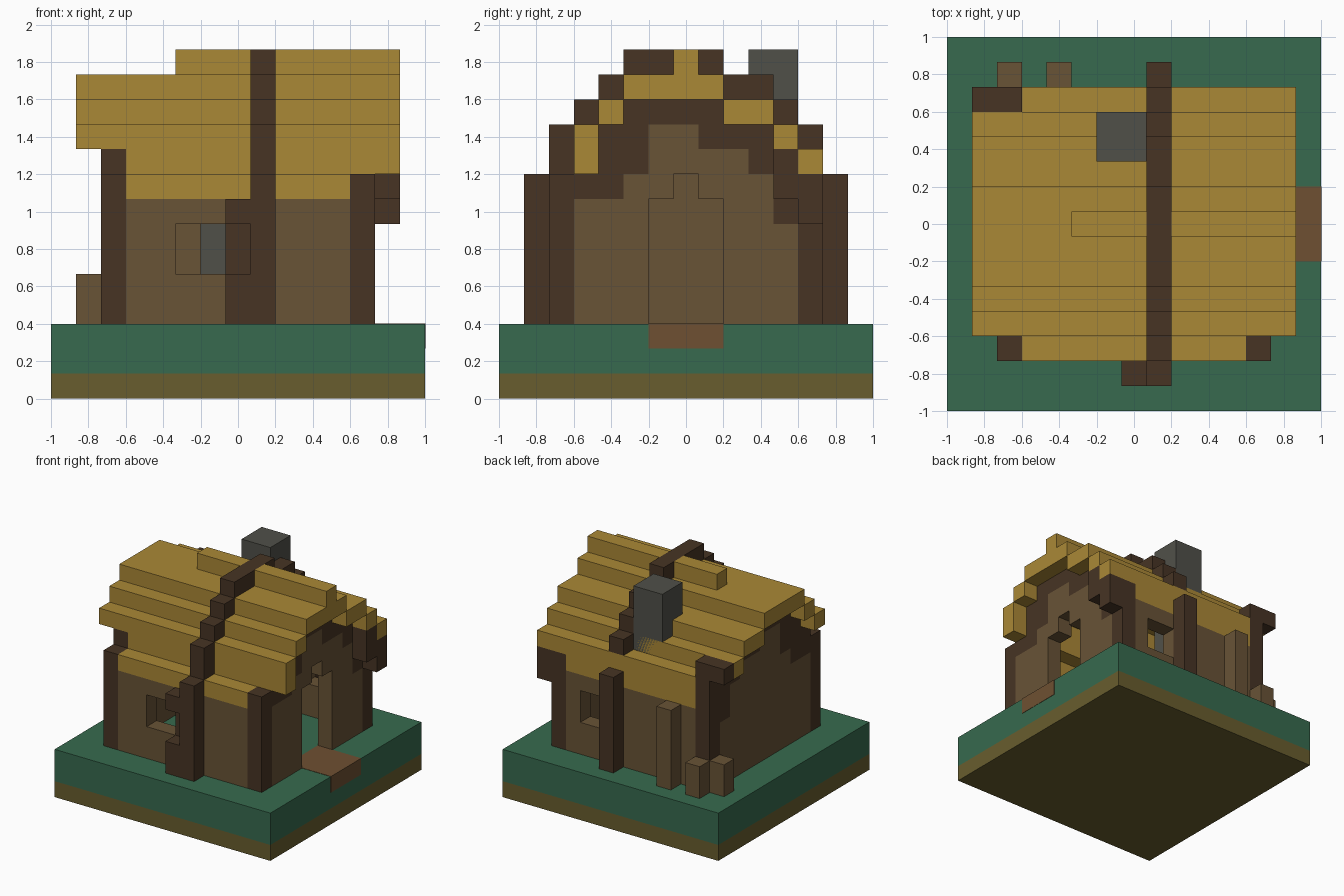
import bpy, bmesh

cube = bpy.data.objects.get("Cube")
if cube:
    bpy.data.objects.remove(cube, do_unlink=True)

U = 2 / 15  # size of one block


def material(name, rgb):
    lin = [((c / 255 + 0.055) / 1.055) ** 2.4 for c in rgb] + [1]
    m = bpy.data.materials.new(name)
    m.use_nodes = True
    m.diffuse_color = lin
    bsdf = m.node_tree.nodes["Principled BSDF"]
    bsdf.inputs["Base Color"].default_value = lin
    bsdf.inputs["Roughness"].default_value = 0.9
    return m


GRASS = material("grass_green", (55, 106, 78))
SOIL = material("soil_olive", (104, 93, 46))
THATCH = material("thatch_gold", (170, 136, 54))
DARK = material("dark_timber", (71, 52, 36))
WALL = material("wall_brown", (104, 83, 54))
PATH = material("path_brown", (110, 80, 50))
STONE = material("chimney_grey", (80, 80, 73))


def part(name, mat, *boxes):
    """One object from boxes given in block units: x0, x1, y0, y1, z0, z1."""
    bm = bmesh.new()
    for x0, x1, y0, y1, z0, z1 in boxes:
        vs = bmesh.ops.create_cube(bm, size=1)["verts"]
        for v in vs:
            v.co = (((x0 + x1) / 2 + v.co.x * (x1 - x0) - 7.5) * U,
                    ((y0 + y1) / 2 + v.co.y * (y1 - y0) - 7.5) * U,
                    ((z0 + z1) / 2 + v.co.z * (z1 - z0)) * U)
    me = bpy.data.meshes.new(name)
    bm.to_mesh(me)
    bm.free()
    me.materials.append(mat)
    ob = bpy.data.objects.new(name, me)
    bpy.context.collection.objects.link(ob)
    return ob


# ground
part("soil_base", SOIL, (0, 15, 0, 15, 0, 1))
part("grass_base", GRASS, (0, 15, 0, 15, 1, 3))
part("door_path", PATH, (12, 15.02, 6, 9, 2, 3.02))

# long walls with window openings
part("front_wall", WALL, (3, 5, 2, 3, 3, 8), (5, 7, 2, 3, 3, 5),
     (5, 7, 2, 3, 7, 8), (8, 12, 2, 3, 3, 8))
part("front_window_jamb", DARK, (7, 8, 2, 3, 3, 8))
part("back_wall", WALL, (3, 9, 12, 13, 3, 8), (9, 11, 12, 13, 3, 5),
     (9, 11, 12, 13, 7, 8), (11, 12, 12, 13, 3, 8))

# gable walls: (y0, y1, top of brown, top of dark trim)
GABLE = [(3, 4, 8, 9), (4, 5, 8, 11), (5, 6, 9, 12), (6, 8, 11, 12),
         (8, 9, 10, 12), (9, 10, 10, 11), (10, 11, 9, 11), (11, 12, 7, 10)]
part("plain_gable_wall", WALL, *[(2, 3, a, b, 3, w) for a, b, w, t in GABLE])
part("plain_gable_trim", DARK, (2, 3, 3, 4, 9, 10),
     *[(2, 3, a, b, w, t) for a, b, w, t in GABLE])
part("door_gable_trim", DARK, *[(12, 13, a, b, w, t) for a, b, w, t in GABLE])

# door gable: one-block columns starting above the doorway
door_top = {6: 8, 7: 9, 8: 8}
columns = [(12, 13, y, y + 1, door_top.get(y, 3), w)
           for a, b, w, t in GABLE for y in range(a, b)]
part("door_gable_wall", WALL, *columns)

# corner posts and eave brackets
for name, x, y, top in (("front_right_post", 2, 2, 9), ("front_left_post", 12, 2, 9),
                        ("back_right_post", 2, 12, 11), ("back_left_post", 12, 12, 9)):
    part(name, DARK, (x, x + 1, y, y + 1, 3, top))
part("back_right_bracket", DARK, (1, 2, 12, 13, 10, 11))
part("back_left_bracket", DARK, (13, 14, 11, 12, 8, 10), (13, 14, 12, 13, 7, 9))

# stepped thatch roof
part("roof", THATCH,
     (3, 12, 2, 3, 8, 9),
     (3, 14, 3, 4, 9, 11), (1, 3, 3, 4, 10, 11),
     (1, 14, 4, 5, 11, 12),
     (1, 14, 5, 9, 12, 13),
     (1, 14, 9, 11, 11, 12),
     (1, 14, 11, 12, 10, 11),
     (3, 14, 12, 13, 9, 10), (3, 12, 12, 13, 8, 9))
part("roof_ridge", THATCH, (5, 8, 7, 8, 13, 14), (9, 14, 7, 8, 13, 14))

# timber frame running up and over the roof
part("roof_beam", DARK, *[(8, 9, a, b, z, t) for a, b, z, t in (
    (2, 3, 9, 11), (3, 4, 11, 12), (4, 5, 12, 13), (5, 9, 13, 14),
    (9, 11, 12, 13), (11, 12, 11, 12), (12, 13, 10, 11))])
part("front_centre_post", DARK, (8, 9, 1, 2, 3, 9),
     (7, 8, 1, 2, 3, 5), (7, 8, 1, 2, 7, 8))
part("back_centre_post", DARK, (8, 9, 13, 14, 3, 9))

# chimney down to the hearth
part("chimney", STONE, (6, 8, 10, 12, 3, 14))

# logs stacked at the back corner
part("tall_log", WALL, (4, 5, 13, 14, 3, 8))
part("short_logs", WALL, (2, 3, 13, 14, 3, 5), (1, 2, 12, 13, 3, 5))
